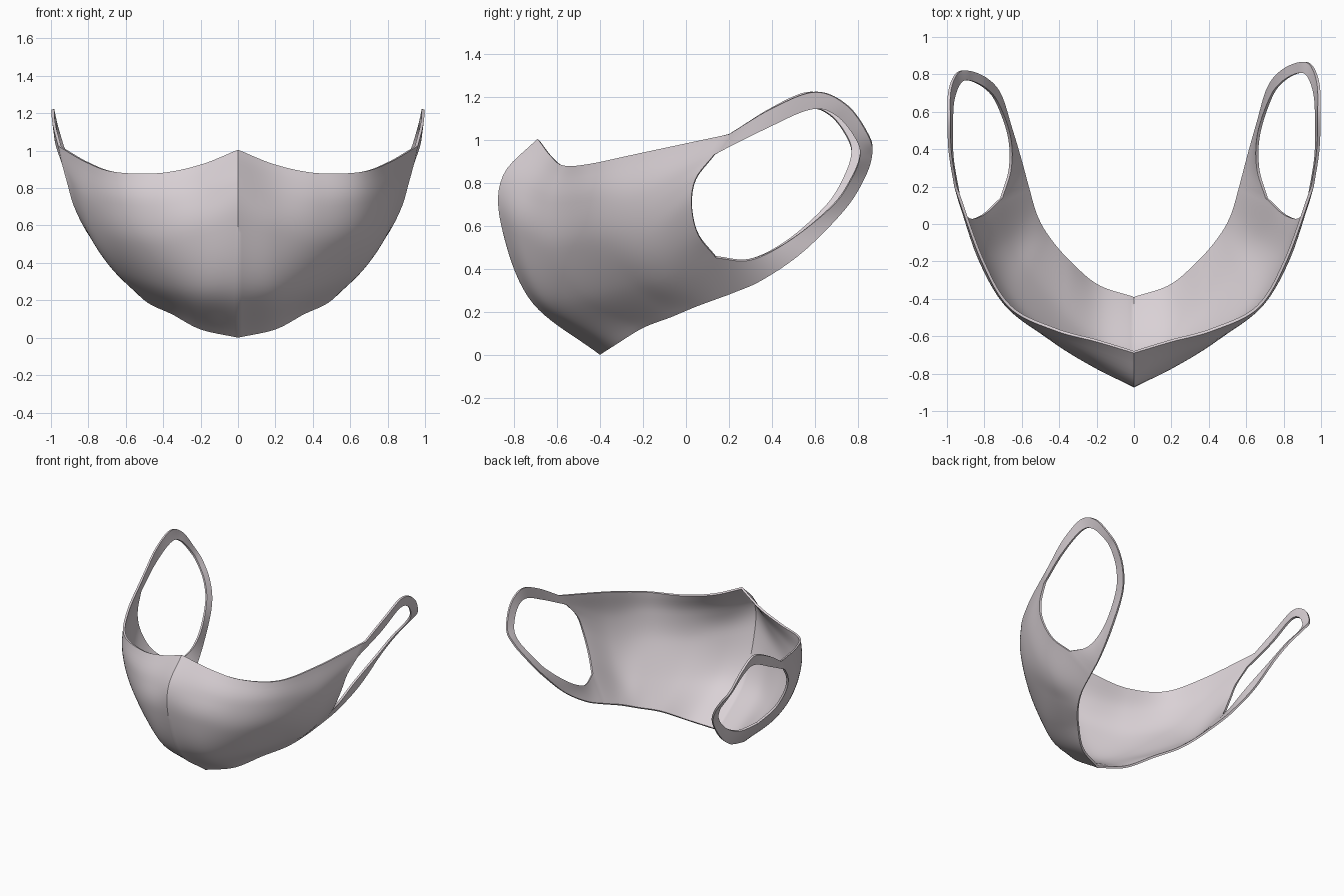
import bpy, bmesh
from mathutils import Vector

if "Cube" in bpy.data.objects:
    bpy.data.objects.remove(bpy.data.objects["Cube"])

SPAN, HOLE = 6, 20          # rows across a strap, rows along the front of the ear hole
ROWS = SPAN * 2 + HOLE

def spline(keys, t):
    """Catmull-Rom through keys, t in 0..1 by key index."""
    k = [2 * keys[0] - keys[1]] + keys + [2 * keys[-1] - keys[-2]]
    f = t * (len(keys) - 1)
    i = min(int(f), len(keys) - 2)
    f -= i
    a, b, c, d = k[i:i + 4]
    return 0.5 * (2 * b + (c - a) * f + (2 * a - 5 * b + 4 * c - d) * f ** 2
                  + (3 * b - a - 3 * c + d) * f ** 3)

def sample(keys, n):
    """n+1 points evenly spaced along the spline."""
    fine = [spline(keys, i / 300) for i in range(301)]
    acc = [0.0]
    for p, q in zip(fine, fine[1:]):
        acc.append(acc[-1] + (q - p).length)
    out, j = [], 0
    for i in range(n + 1):
        target = acc[-1] * i / n
        while j < 299 and acc[j + 1] < target:
            j += 1
        w = (target - acc[j]) / max(acc[j + 1] - acc[j], 1e-9)
        out.append(fine[j].lerp(fine[j + 1], min(w, 1)))
    return out

V = lambda pts: [Vector(p) for p in pts]

# Cross-sections of the right half, top edge to bottom edge, centre to cheek
columns = [sample(V(c), ROWS) for c in (
    [(0, -.69, 1.005), (0, -.852, .83), (0, -.858, .6), (0, -.72, .25), (0, -.40, 0)],
    [(.2, -.63, .925), (.2, -.735, .77), (.2, -.77, .57), (.2, -.65, .25), (.2, -.33, .045)],
    [(.42, -.57, .88), (.43, -.625, .72), (.42, -.62, .5), (.39, -.48, .27), (.35, -.2, .125)],
    [(.66, -.45, .887), (.67, -.45, .73), (.64, -.41, .53), (.57, -.27, .33), (.46, -.07, .175)],
    [(.81, -.2, .94), (.82, -.2, .75), (.765, -.18, .54), (.67, -.10, .37), (.525, .05, .225)])]

# Ear loop: outer and inner edge, over the top and round to the bottom
outer = V([(.955, .2, 1.025), (.985, .4, 1.145), (.99, .6, 1.22), (.985, .75, 1.155),
           (.945, .85, 1.01), (.88, .864, .92), (.79, .82, .80), (.72, .73, .665),
           (.665, .54, .475), (.61, .35, .345), (.57, .2, .28)])
inner = V([(.935, .13, .93), (.972, .36, 1.045), (.975, .58, 1.14), (.965, .70, 1.11),
           (.93, .79, 1.0), (.88, .807, .915), (.80, .765, .81), (.735, .68, .69),
           (.67, .48, .53), (.665, .3, .44), (.71, .14, .45)])

# Last column follows strap root, front of the ear hole, strap root
front = sample([inner[0]] + V([(.905, .045, .82), (.87, .025, .7), (.80, .055, .56)])
               + [inner[-1]], HOLE)
columns.append([outer[0].lerp(inner[0], i / SPAN) for i in range(SPAN)] + front
               + [inner[-1].lerp(outer[-1], i / SPAN) for i in range(1, SPAN + 1)])

N, M = 50, 90
body = [[spline([c[r] for c in columns], i / N) for r in range(ROWS + 1)] for i in range(N + 1)]
loop = []
for i in range(M + 1):
    o, n = spline(outer, i / M), spline(inner, i / M)
    loop.append([o.lerp(n, k / SPAN) for k in range(SPAN + 1)])

bm = bmesh.new()

def add_grid(grid, side):
    vs = []
    for line in grid:
        row = []
        for p in line:
            y = p.y
            if side < 0 and y > .2:      # left loop sits slightly shorter
                y -= .045 * ((y - .2) / .66) ** 1.5
            row.append(bm.verts.new((p.x * side * 1.007, y, p.z)))
        vs.append(row)
    for a, b in zip(vs, vs[1:]):
        for k in range(len(a) - 1):
            bm.faces.new((a[k], a[k + 1], b[k + 1], b[k]))

for side in (1, -1):
    add_grid(body, side)
    add_grid(loop, side)
bmesh.ops.remove_doubles(bm, verts=bm.verts, dist=.0008)
bmesh.ops.recalc_face_normals(bm, faces=bm.faces)
foremost = min(bm.faces, key=lambda f: f.calc_center_median().y)
if foremost.normal.y > 0:
    bmesh.ops.reverse_faces(bm, faces=bm.faces)

mesh = bpy.data.meshes.new("face_mask")
bm.to_mesh(mesh)
bm.free()
mask = bpy.data.objects.new("face_mask", mesh)
bpy.context.collection.objects.link(mask)

# Fabric thickness
solid = mask.modifiers.new("thickness", 'SOLIDIFY')
solid.thickness = .015
solid.offset = -1

mat = bpy.data.materials.new("fabric")
mat.diffuse_color = (.70, .64, .67, 1)
mat.use_nodes = True
mat.node_tree.nodes["Principled BSDF"].inputs["Base Color"].default_value = mat.diffuse_color
mesh.materials.append(mat)

bpy.context.view_layer.objects.active = mask
mask.select_set(True)
bpy.ops.object.modifier_apply(modifier="thickness")
bpy.ops.object.shade_smooth_by_angle(angle=.7)
